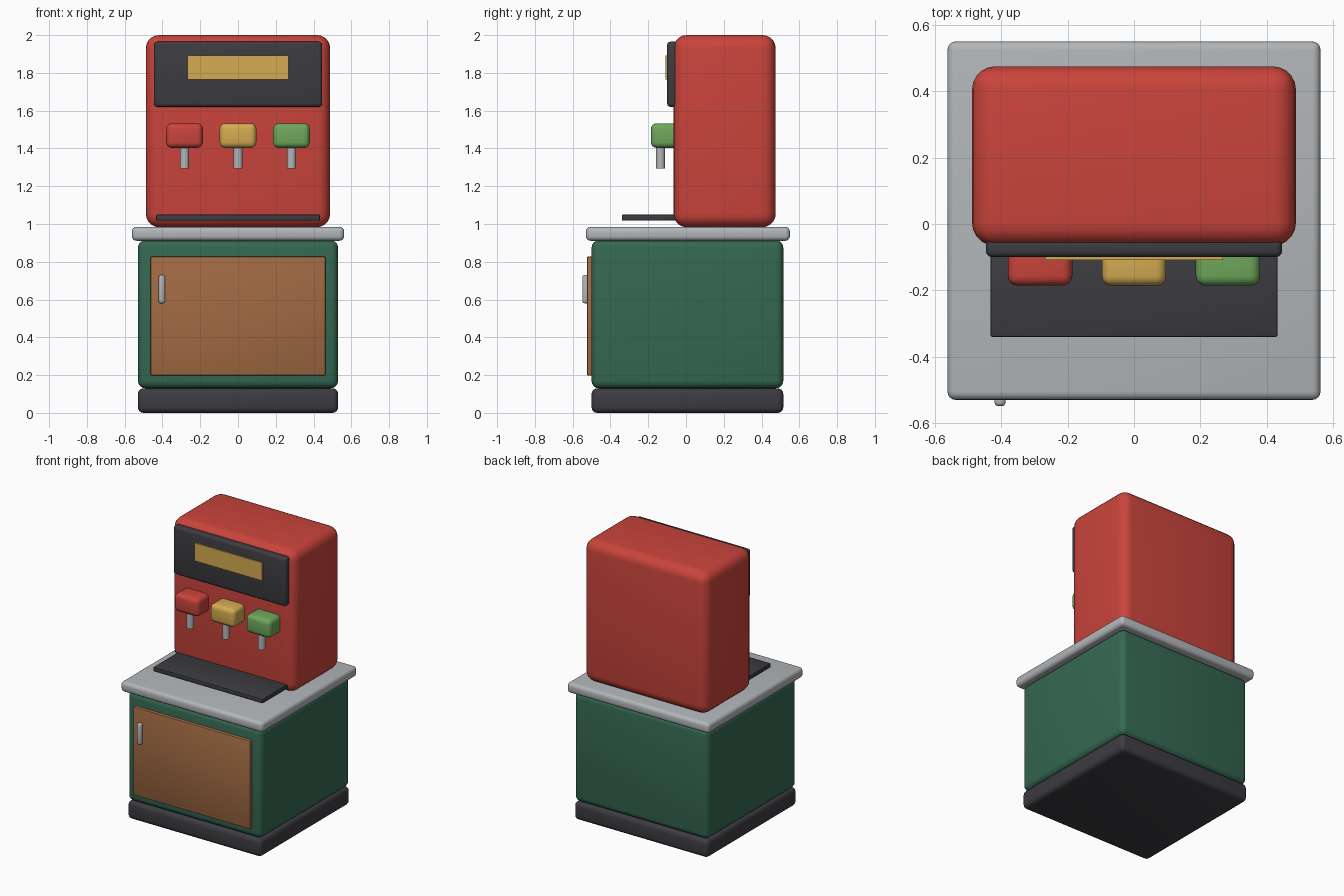
import bpy, bmesh, math

if "Cube" in bpy.data.objects:
    bpy.data.objects.remove(bpy.data.objects["Cube"])


def mat(name, r, g, b):
    m = bpy.data.materials.new(name)
    m.diffuse_color = (r, g, b, 1)
    m.use_nodes = True
    m.node_tree.nodes["Principled BSDF"].inputs["Base Color"].default_value = m.diffuse_color
    return m


RED = mat("red", 0.59, 0.058, 0.044)
GREEN = mat("dark green", 0.035, 0.138, 0.085)
BROWN = mat("wood brown", 0.36, 0.145, 0.055)
DARK = mat("charcoal", 0.045, 0.045, 0.053)
GREY = mat("steel grey", 0.45, 0.47, 0.49)
YELLOW = mat("yellow", 0.66, 0.41, 0.085)
LIME = mat("light green", 0.16, 0.39, 0.105)


def finish(name, bm, material):
    me = bpy.data.meshes.new(name)
    bm.to_mesh(me)
    bm.free()
    me.materials.append(material)
    ob = bpy.data.objects.new(name, me)
    bpy.context.collection.objects.link(ob)
    bpy.ops.object.select_all(action='DESELECT')
    ob.select_set(True)
    bpy.context.view_layer.objects.active = ob
    bpy.ops.object.shade_smooth_by_angle(angle=math.radians(35))
    return ob


def box(name, x, y, z, material, bevel=0.0, segments=4):
    """Rounded box from (min, max) ranges on each axis."""
    bm = bmesh.new()
    bmesh.ops.create_cube(bm, size=1)
    for v in bm.verts:
        v.co = [(r[0] + r[1]) / 2 + c * (r[1] - r[0]) for r, c in zip((x, y, z), v.co)]
    if bevel:
        bmesh.ops.bevel(bm, geom=bm.edges[:], offset=bevel, segments=segments,
                        profile=0.5, affect='EDGES')
    return finish(name, bm, material)


def cylinder(name, centre, radius, z, material):
    bm = bmesh.new()
    bmesh.ops.create_cone(bm, cap_ends=True, segments=24, radius1=radius,
                          radius2=radius, depth=z[1] - z[0])
    bmesh.ops.translate(bm, verts=bm.verts, vec=(*centre, (z[0] + z[1]) / 2))
    return finish(name, bm, material)


# Cabinet with plinth and counter
box("plinth", (-0.53, 0.53), (-0.50, 0.515), (0, 0.13), DARK, 0.03)
box("cabinet", (-0.53, 0.53), (-0.50, 0.515), (0.13, 0.914), GREEN, 0.04)
box("counter", (-0.562, 0.562), (-0.53, 0.55), (0.911, 0.985), GREY, 0.025)

# Door and handle
box("door", (-0.462, 0.462), (-0.524, -0.48), (0.198, 0.828), BROWN, 0.005, 2)
box("door_handle", (-0.42, -0.387), (-0.549, -0.515), (0.58, 0.73), GREY, 0.012, 3)

# Dispenser body, sign panel and label plate
box("dispenser_body", (-0.488, 0.488), (-0.066, 0.475), (0.983, 2.0), RED, 0.07, 5)
box("sign_panel", (-0.446, 0.446), (-0.10, -0.04), (1.62, 1.965), DARK, 0.018, 3)
box("sign_plate", (-0.268, 0.268), (-0.109, -0.095), (1.765, 1.893), YELLOW)

# Taps with nozzles
for side, x, m in (("left", -0.283, RED), ("middle", 0, YELLOW), ("right", 0.283, LIME)):
    box(side + "_tap", (x - 0.097, x + 0.097), (-0.186, -0.03), (1.403, 1.533), m, 0.03)
    cylinder(side + "_nozzle", (x, -0.135), 0.024, (1.295, 1.42), GREY)

# Drip tray, held just above the counter
box("drip_tray", (-0.433, 0.433), (-0.34, -0.04), (1.018, 1.05), DARK, 0.006, 2)
